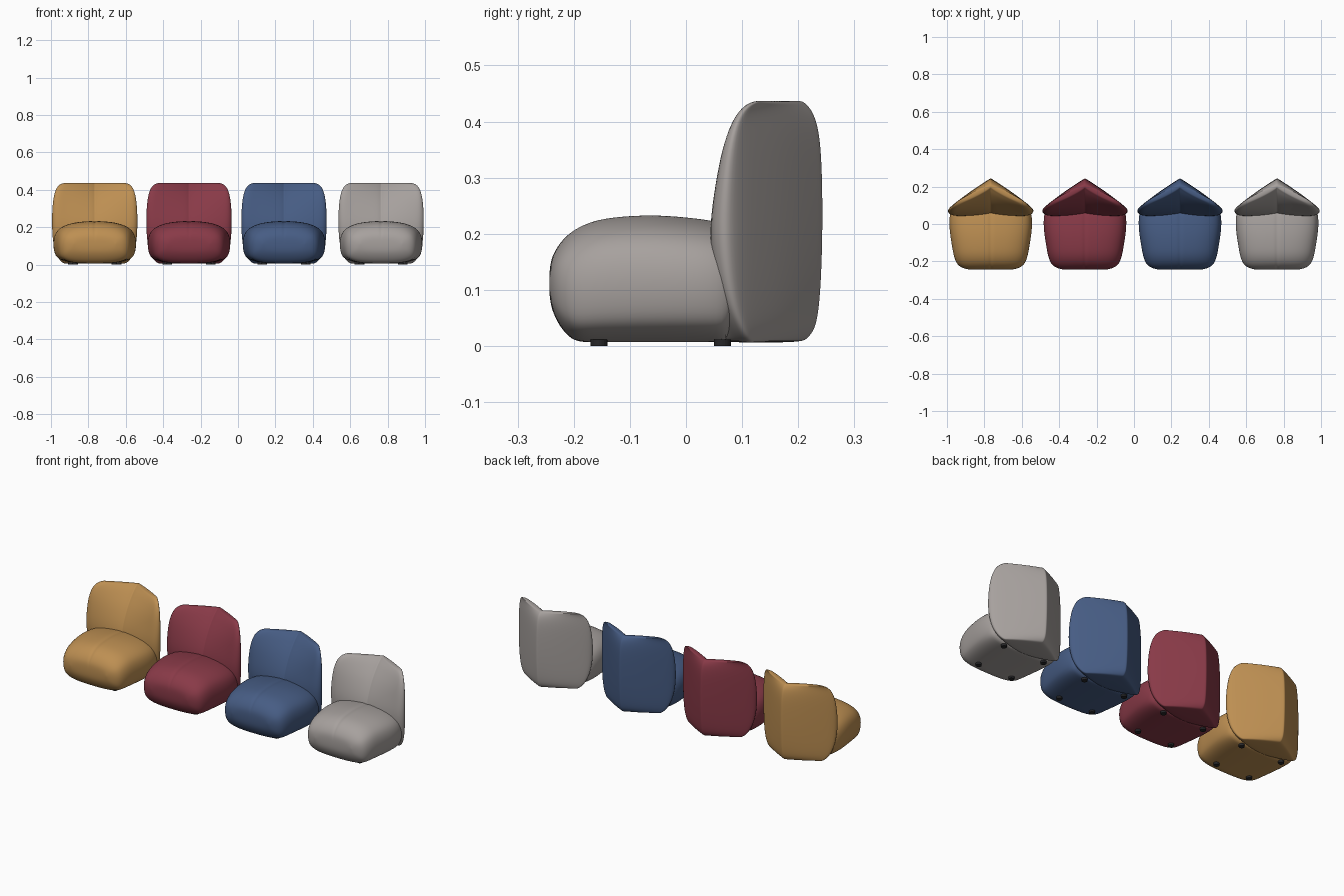
import bpy, bmesh, math

if "Cube" in bpy.data.objects:
    bpy.data.objects.remove(bpy.data.objects["Cube"])

def material(name, rgb):
    m = bpy.data.materials.new(name)
    m.diffuse_color = (*rgb, 1)
    m.use_nodes = True
    m.node_tree.nodes["Principled BSDF"].inputs["Base Color"].default_value = m.diffuse_color
    return m

def finish(bm, name, mat, x):
    # mirrored, subdivided, smooth upholstery from a right-hand half
    bmesh.ops.recalc_face_normals(bm, faces=bm.faces)
    me = bpy.data.meshes.new(name)
    bm.to_mesh(me)
    bm.free()
    me.materials.append(mat)
    for p in me.polygons:
        p.use_smooth = True
    ob = bpy.data.objects.new(name, me)
    ob.location.x = x
    bpy.context.collection.objects.link(ob)
    mod = ob.modifiers.new("mirror", 'MIRROR')
    mod.use_clip = True
    sub = ob.modifiers.new("soft", 'SUBSURF')
    sub.levels = sub.render_levels = 2
    return ob

def loft(sections):
    # skin open half sections, capping both ends by pairing opposite points
    bm = bmesh.new()
    rows = [[bm.verts.new(p) for p in s] for s in sections]
    n = len(rows[0])
    for a, b in zip(rows, rows[1:]):
        for i in range(n - 1):
            bm.faces.new((a[i], a[i + 1], b[i + 1], b[i]))
    for r in (rows[0], rows[-1]):
        for i in range(n // 2):
            quad = [r[i], r[i + 1], r[n - 2 - i], r[n - 1 - i]]
            bm.faces.new(list(dict.fromkeys(quad)))
    return bm

# seat stations: y, half width, bottom, top
SEAT = [(0.085, .205, .008, .212), (0.06, .222, .007, .222), (0.0, .226, .007, .230),
        (-.06, .220, .007, .234), (-.12, .210, .007, .231), (-.165, .202, .007, .224),
        (-.20, .191, .007, .208), (-.222, .176, .030, .188), (-.237, .150, .058, .165),
        (-.244, .115, .085, .140)]
ANGLES = [90, 88.6, 86, 72, 56, 40, 22, 0, -22, -40, -56, -72, -86, -88.6, -90]

def seat(mat, x):
    secs = []
    for y, w, lo, hi in SEAT:
        mid, h = (lo + hi) / 2, (hi - lo) / 2
        sec = []
        for a in ANGLES:
            n = 2.6 if a > 0 else 3.6
            c, s = math.cos(math.radians(a)), math.sin(math.radians(a))
            px = 0 if abs(a) == 90 else w * c ** (2 / n)
            pz = mid + h * math.copysign(abs(s) ** (2 / n), s)
            if a == 90:
                pz -= .004          # centre seam groove
            sec.append((px, y, pz))
        secs.append(sec)
    return finish(loft(secs), "seat", mat, x)

# backrest slices: z, half width, wing front y, centre front y, rear spine y
BACK = [(.006, .165, .105, .06, .205), (.012, .178, .098, .058, .216), (.03, .197, .086, .055, .232),
        (.07, .217, .066, .052, .239), (.13, .229, .052, .05, .243), (.20, .233, .043, .05, .245),
        (.27, .233, .048, .07, .245), (.34, .228, .057, .104, .243), (.385, .219, .069, .138, .238),
        (.415, .206, .084, .165, .229), (.431, .189, .1, .187, .216), (.437, .168, .117, .192, .207)]

def backrest(mat, x):
    secs = []
    for z, w, yf, yc, ya in BACK:
        yw = max(ya - (ya - .082) * w / .233, yf + .016)
        steps = [0, .04, .28, .52, .76, .95]
        rear = [((w - .004) * s, ya + (yw - ya) * s + .006 * math.sin(math.pi * s), z) for s in steps]
        front = [((w - .010) * s, yc + (yf - yc) * s - .006 * math.sin(math.pi * s), z) for s in steps]
        front[0] = (0, yc + .005, z)      # centre seam groove
        tip = (w + .002, (yw + yf) / 2 + .004, z)
        secs.append(rear + [tip] + front[::-1])
    return finish(loft(secs), "backrest", mat, x)

def foot(mat, x, y):
    bpy.ops.mesh.primitive_cylinder_add(vertices=20, radius=.015, depth=.012, location=(x, y, .006))
    ob = bpy.context.object
    ob.name = "foot"
    ob.data.materials.append(mat)

black = material("black rubber", (.02, .02, .022))
CHAIRS = [("ochre fabric", (.51, .275, .085), -.766), ("wine red fabric", (.25, .042, .064), -.262),
          ("blue fabric", (.062, .108, .23), .246), ("warm grey fabric", (.385, .355, .34), .765)]

# four matching lounge chairs
for name, rgb, cx in CHAIRS:
    cloth = material(name, rgb)
    seat(cloth, cx)
    backrest(cloth, cx)
    for side in (-1, 1):
        foot(black, cx + side * .105, -.155)
        foot(black, cx + side * .127, .065)
